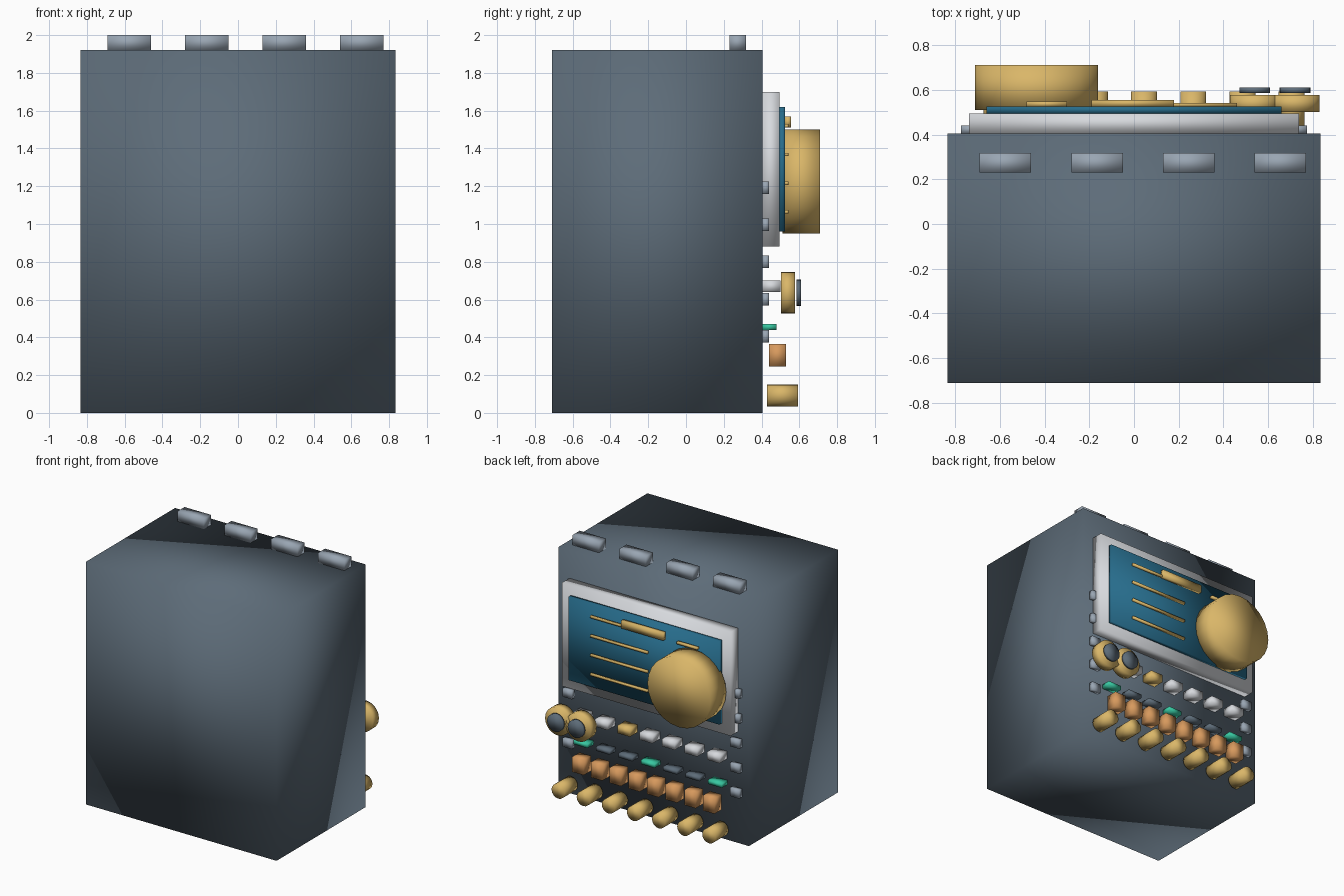
import bpy
import math

old = bpy.data.objects.get("Cube")
if old:
    bpy.data.objects.remove(old, do_unlink=True)


def material(name, r, g, b):
    m = bpy.data.materials.new(name)
    m.use_nodes = True
    m.diffuse_color = (r, g, b, 1)
    m.node_tree.nodes["Principled BSDF"].inputs["Base Color"].default_value = (r, g, b, 1)
    return m


slate = material("slate", 0.11, 0.15, 0.19)
steel = material("steel", 0.32, 0.38, 0.45)
silver = material("silver", 0.68, 0.70, 0.73)
blue = material("deep blue", 0.02, 0.15, 0.26)
gold = material("gold", 0.70, 0.47, 0.14)
copper = material("copper", 0.68, 0.32, 0.11)
green = material("green", 0.04, 0.58, 0.36)


def finish(name, mat):
    ob = bpy.context.object
    ob.name = name
    ob.data.materials.append(mat)
    for p in ob.data.polygons:
        p.use_smooth = True
    return ob


def box(name, mat, x, y0, y1, z, width, height):
    """Box centred on x and z, reaching from y0 to y1."""
    bpy.ops.mesh.primitive_cube_add(size=1, location=(x, (y0 + y1) / 2, z))
    bpy.context.object.scale = (width, y1 - y0, height)
    bpy.ops.object.transform_apply(location=False, rotation=False, scale=True)
    return finish(name, mat)


def disc(name, mat, x, y0, y1, z, radius, sides=24):
    """Cylinder lying along y, from y0 to y1."""
    bpy.ops.mesh.primitive_cylinder_add(vertices=sides, radius=radius, depth=y1 - y0,
                                        location=(x, (y0 + y1) / 2, z),
                                        rotation=(math.pi / 2, 0, 0))
    return finish(name, mat)


# Cabinet and the tabs along its top
BACK = 0.405
box("cabinet", slate, 0, -0.71, BACK, 0.96, 1.67, 1.92)
for i in range(4):
    box("top_tab", steel, -0.575 + 0.41 * i, 0.23, 0.317, 1.96, 0.23, 0.08)

# Framed screen with its lines, title plate and large dial
box("screen_frame", silver, 0, BACK, 0.495, 1.29, 1.475, 0.82)
box("screen", blue, 0, 0.495, 0.525, 1.29, 1.32, 0.66)
for i in range(4):
    box("screen_line", gold, 0.21, 0.525, 0.542, 1.52 - 0.152 * i, 0.5, 0.018)
box("short_line", gold, -0.39, 0.525, 0.548, 1.52, 0.18, 0.018)
box("title_plate", gold, -0.005, 0.525, 0.555, 1.54, 0.37, 0.06)
disc("large_dial", gold, -0.435, 0.51, 0.71, 1.225, 0.275)

# Side studs
for side in (-1, 1):
    for i in range(5):
        box("side_stud", steel, side * 0.733, BACK, 0.44, 0.405 + 0.197 * i, 0.08, 0.066)

# Upper key row and indicator row
for i in range(7):
    x = 0.588 - 0.196 * i
    box("upper_key", gold if i == 2 else silver, x, BACK, 0.50, 0.67, 0.11, 0.06)
    box("indicator", green if i % 3 == 0 else slate, x, BACK, 0.48, 0.455, 0.12, 0.032)

# Pair of eyepieces
for x in (0.54, 0.72):
    disc("eyepiece", gold, x, 0.502, 0.577, 0.636, 0.11)
    disc("eyepiece_lens", slate, x, 0.586, 0.61, 0.636, 0.069)

# Copper key row
for i in range(8):
    box("copper_key", copper, 0.575 - 0.1635 * i, 0.44, 0.53, 0.305, 0.1, 0.12)

# Bottom row of barrels
for i in range(7):
    disc("barrel", gold, 0.705 - 0.22 * i, 0.43, 0.592, 0.093, 0.058, 16)
